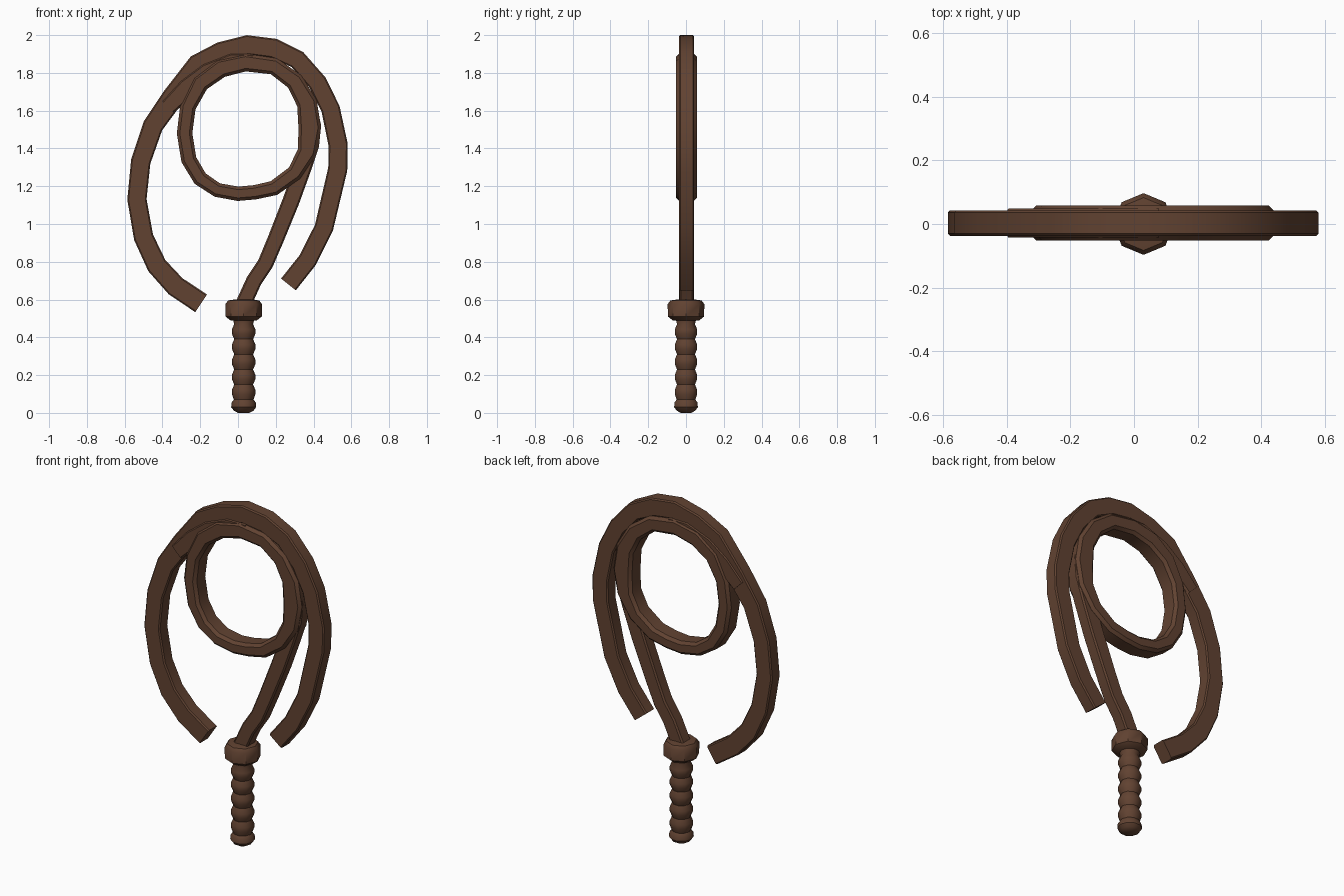
import bpy, bmesh, math
from mathutils import Vector

if "Cube" in bpy.data.objects:
    bpy.data.objects.remove(bpy.data.objects["Cube"])

leather = bpy.data.materials.new("brown leather")
leather.diffuse_color = (0.12, 0.055, 0.031, 1)
leather.use_nodes = True
leather.node_tree.nodes["Principled BSDF"].inputs["Base Color"].default_value = leather.diffuse_color


def finish(name, bm, angle=35):
    bmesh.ops.recalc_face_normals(bm, faces=bm.faces[:])
    me = bpy.data.meshes.new(name)
    bm.to_mesh(me)
    bm.free()
    ob = bpy.data.objects.new(name, me)
    bpy.context.collection.objects.link(ob)
    me.materials.append(leather)
    bpy.ops.object.select_all(action='DESELECT')
    bpy.context.view_layer.objects.active = ob
    ob.select_set(True)
    bpy.ops.object.shade_smooth_by_angle(angle=math.radians(angle))
    return ob


def skin(bm, rings, closed):
    """Join rings of vertices into a tube, capped when open."""
    n = len(rings[0])
    pairs = list(zip(rings, rings[1:]))
    if closed:
        pairs.append((rings[-1], rings[0]))
    for a, b in pairs:
        for k in range(n):
            bm.faces.new((a[k], a[(k + 1) % n], b[(k + 1) % n], b[k]))
    if not closed:
        bm.faces.new(rings[0])
        bm.faces.new(rings[-1])


def strap(name, pts, half_y, cut, y0=0.003, closed=False):
    """Sweep a chamfered rectangle along (x, z, half width) points."""
    bm = bmesh.new()
    rings, n = [], len(pts)
    for i, (x, z, w) in enumerate(pts):
        p = pts[(i - 1) % n] if closed else pts[max(i - 1, 0)]
        q = pts[(i + 1) % n] if closed else pts[min(i + 1, n - 1)]
        t = Vector((q[0] - p[0], q[1] - p[1])).normalized()
        side = Vector((-t.y, t.x))
        sec = [(w, half_y - cut), (w - cut, half_y), (cut - w, half_y), (-w, half_y - cut),
               (-w, cut - half_y), (cut - w, -half_y), (w - cut, -half_y), (w, cut - half_y)]
        rings.append([bm.verts.new((x + side.x * a, y0 + b, z + side.y * a)) for a, b in sec])
    skin(bm, rings, closed)
    return finish(name, bm)


def lathe(name, profile, sides, cx=0.03):
    bm = bmesh.new()
    rings = []
    for r, z in profile:
        rings.append([bm.verts.new((cx + r * math.cos(2 * math.pi * k / sides),
                                    r * math.sin(2 * math.pi * k / sides), z))
                      for k in range(sides)])
    skin(bm, rings, False)
    return finish(name, bm, 40)


# Wrapped grip with swelling ridges and a rounded pommel
grip = [(0.03, 0.0), (0.052, 0.012), (0.066, 0.03), (0.064, 0.055), (0.052, 0.07)]
for i in range(5):
    z = 0.11 + i * 0.08
    grip += [(0.062, z - 0.012), (0.062, z + 0.012), (0.05, z + 0.04)]
grip.append((0.058, 0.5))
lathe("grip", grip, 10)

# Collar knot above the grip
lathe("collar", [(0.07, 0.49), (0.096, 0.51), (0.097, 0.575), (0.083, 0.595), (0.05, 0.6)], 8)

# Thin thong leaving the handle
strap("stem_thong", [(0.03, 0.58, 0.042), (0.085, 0.70, 0.042), (0.145, 0.79, 0.042),
                     (0.20, 0.92, 0.043), (0.28, 1.12, 0.045), (0.345, 1.30, 0.045),
                     (0.385, 1.42, 0.045), (0.395, 1.52, 0.045), (0.37, 1.65, 0.04)],
      0.038, 0.008)

# Small inner coil
strap("inner_coil", [(0.04, 1.855, 0.047), (0.19, 1.835, 0.045), (0.30, 1.755, 0.048),
                     (0.365, 1.64, 0.054), (0.38, 1.51, 0.06), (0.365, 1.38, 0.05),
                     (0.30, 1.27, 0.042), (0.19, 1.19, 0.04), (0.09, 1.168, 0.038),
                     (0.0, 1.16, 0.038), (-0.11, 1.18, 0.038), (-0.20, 1.24, 0.04),
                     (-0.26, 1.34, 0.041), (-0.283, 1.48, 0.041), (-0.265, 1.62, 0.042),
                     (-0.20, 1.745, 0.047), (-0.09, 1.825, 0.05)],
      0.055, 0.016, closed=True)

# Large outer coil, running from the left tail over the top to the right tail
strap("outer_coil", [(-0.195, 0.58, 0.056), (-0.33, 0.67, 0.056), (-0.43, 0.78, 0.054),
                     (-0.50, 0.93, 0.052), (-0.535, 1.13, 0.051), (-0.515, 1.33, 0.052),
                     (-0.45, 1.52, 0.054), (-0.345, 1.67, 0.058), (-0.21, 1.845, 0.058),
                     (-0.09, 1.91, 0.054), (0.05, 1.948, 0.052), (0.19, 1.93, 0.052),
                     (0.315, 1.87, 0.05), (0.42, 1.75, 0.05), (0.49, 1.61, 0.05),
                     (0.53, 1.42, 0.051), (0.528, 1.29, 0.051), (0.455, 0.98, 0.05),
                     (0.37, 0.81, 0.05), (0.267, 0.68, 0.05)],
      0.04, 0.007)

# Short strand where the inner coil crosses into the left tail
strap("crossing_strand", [(-0.37, 1.62, 0.045), (-0.27, 1.72, 0.052), (-0.16, 1.80, 0.054),
                          (-0.03, 1.855, 0.05), (0.08, 1.86, 0.045)], 0.046, 0.01)
